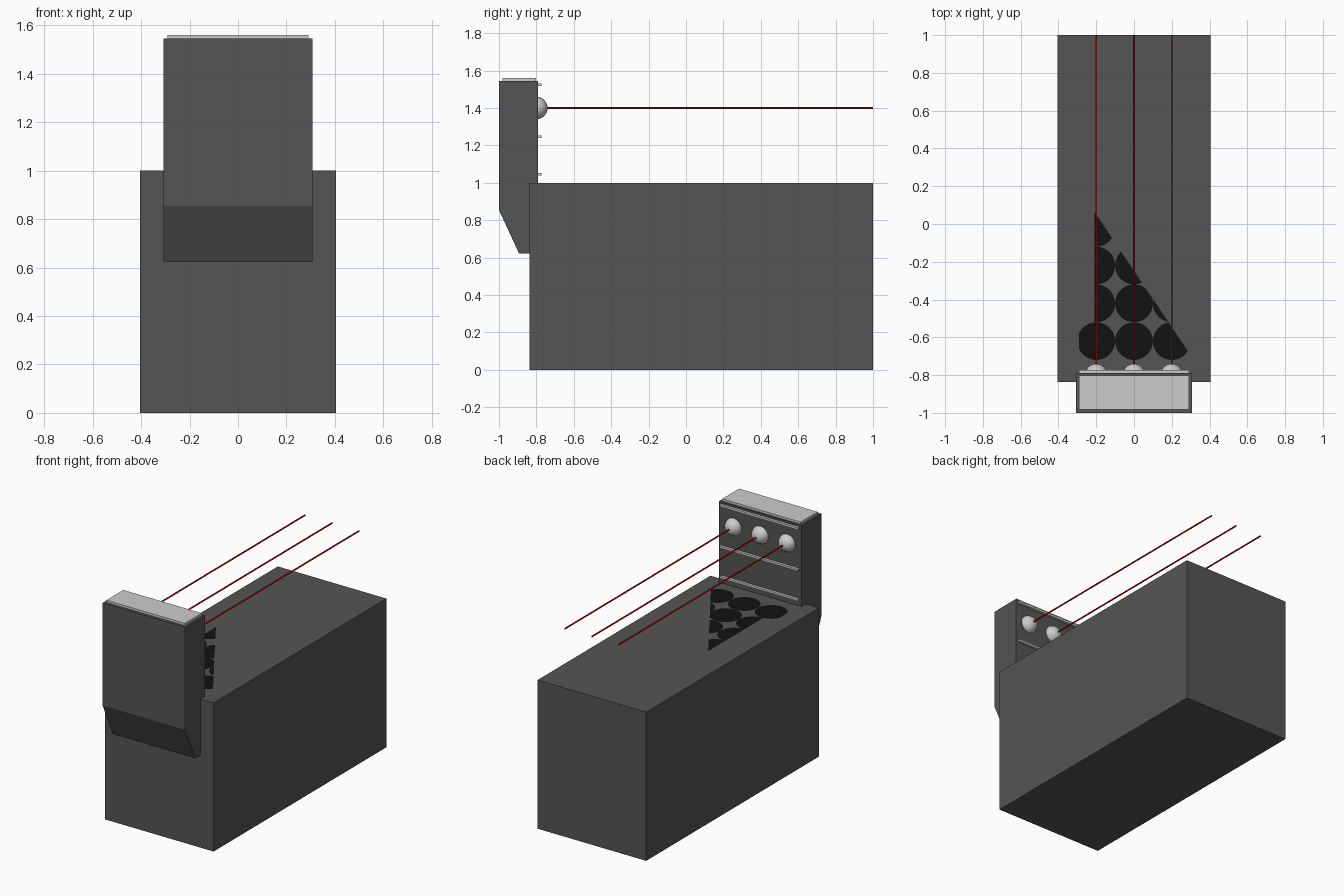
import bpy, bmesh, math
from mathutils import Vector

if "Cube" in bpy.data.objects:
    bpy.data.objects.remove(bpy.data.objects["Cube"])


def material(name, rgb):
    m = bpy.data.materials.new(name)
    m.diffuse_color = (*rgb, 1)
    m.use_nodes = True
    m.node_tree.nodes["Principled BSDF"].inputs["Base Color"].default_value = m.diffuse_color
    return m


DARK = material("dark_panel", (0.09, 0.09, 0.09))
BLACK = material("black_spot", (0.006, 0.006, 0.006))
RED = material("red_beam", (0.6, 0.0, 0.0))


def add_object(name, bm, mat=None, smooth=False):
    bmesh.ops.recalc_face_normals(bm, faces=bm.faces)
    me = bpy.data.meshes.new(name)
    bm.to_mesh(me)
    bm.free()
    ob = bpy.data.objects.new(name, me)
    bpy.context.collection.objects.link(ob)
    if mat:
        me.materials.append(mat)
    if smooth:
        bpy.ops.object.select_all(action='DESELECT')
        ob.select_set(True)
        bpy.context.view_layer.objects.active = ob
        bpy.ops.object.shade_smooth_by_angle(angle=math.radians(40))
    return ob


def extrude_x(name, profile, half_width, mat=None):
    """Extrude a (y, z) profile symmetrically along x."""
    bm = bmesh.new()
    face = bm.faces.new([bm.verts.new((-half_width, y, z)) for y, z in profile])
    new = bmesh.ops.extrude_face_region(bm, geom=[face])["geom"]
    bmesh.ops.translate(bm, vec=(2 * half_width, 0, 0),
                        verts=[g for g in new if isinstance(g, bmesh.types.BMVert)])
    return add_object(name, bm, mat)


def box(name, half_width, y0, y1, z0, z1, mat=None):
    return extrude_x(name, [(y0, z0), (y1, z0), (y1, z1), (y0, z1)], half_width, mat)


# Large base block
box("base_block", 0.404, -0.836, 1.0, 0.0, 1.0, DARK)

# Upright panel at the front, with its sloping underside
extrude_x("upright_panel", [(-1.0, 1.545), (-1.0, 0.855), (-0.893, 0.623),
                            (-0.79, 0.623), (-0.79, 1.545)], 0.307, DARK)

# Pale cap and trim strips
box("top_cap", 0.292, -0.982, -0.802, 1.54, 1.56)
for i, z in enumerate((1.525, 1.247, 1.045)):
    box(f"trim_strip_{i + 1}", 0.292, -0.795, -0.773, z - 0.007, z + 0.007)

# Domed emitters with a thin red beam from each
for i, x in enumerate((-0.2, 0.0, 0.2)):
    bm = bmesh.new()
    bmesh.ops.create_uvsphere(bm, u_segments=32, v_segments=16, radius=0.06)
    bmesh.ops.translate(bm, vec=(x, -0.8, 1.4), verts=bm.verts)
    add_object(f"emitter_dome_{i + 1}", bm, smooth=True)

    bpy.ops.mesh.primitive_cylinder_add(vertices=16, radius=0.005, depth=1.8,
                                        location=(x, 0.1, 1.4),
                                        rotation=(math.pi / 2, 0, 0))
    beam = bpy.context.object
    beam.name = f"beam_{i + 1}"
    beam.data.materials.append(RED)
    bpy.ops.object.shade_smooth_by_angle(angle=math.radians(40))

# Black round spots on the base, trimmed along a diagonal and on the left
diagonal = (Vector((-0.22, 0.08, 0)), Vector((0.76, 0.51, 0)))
for row in range(4):
    for col in range(3 if row < 2 else 4 - row if row == 3 else 2):
        bm = bmesh.new()
        bmesh.ops.create_circle(bm, cap_ends=True, segments=32, radius=0.1)
        bmesh.ops.translate(bm, vec=(-0.2 + 0.2 * col, -0.62 + 0.2 * row, 1.001),
                            verts=bm.verts)
        left = (Vector((-0.29 if row == 0 else -0.21, 0, 0)), Vector((-1, 0, 0)))
        for co, no in (diagonal, left):
            bmesh.ops.bisect_plane(bm, geom=bm.verts[:] + bm.edges[:] + bm.faces[:],
                                   plane_co=co, plane_no=no, clear_outer=True)
        if bm.faces:
            spot = add_object(f"spot_{row + 1}_{col + 1}", bm, BLACK)
            if spot.data.polygons[0].normal.z < 0:
                spot.data.flip_normals()
        else:
            bm.free()
